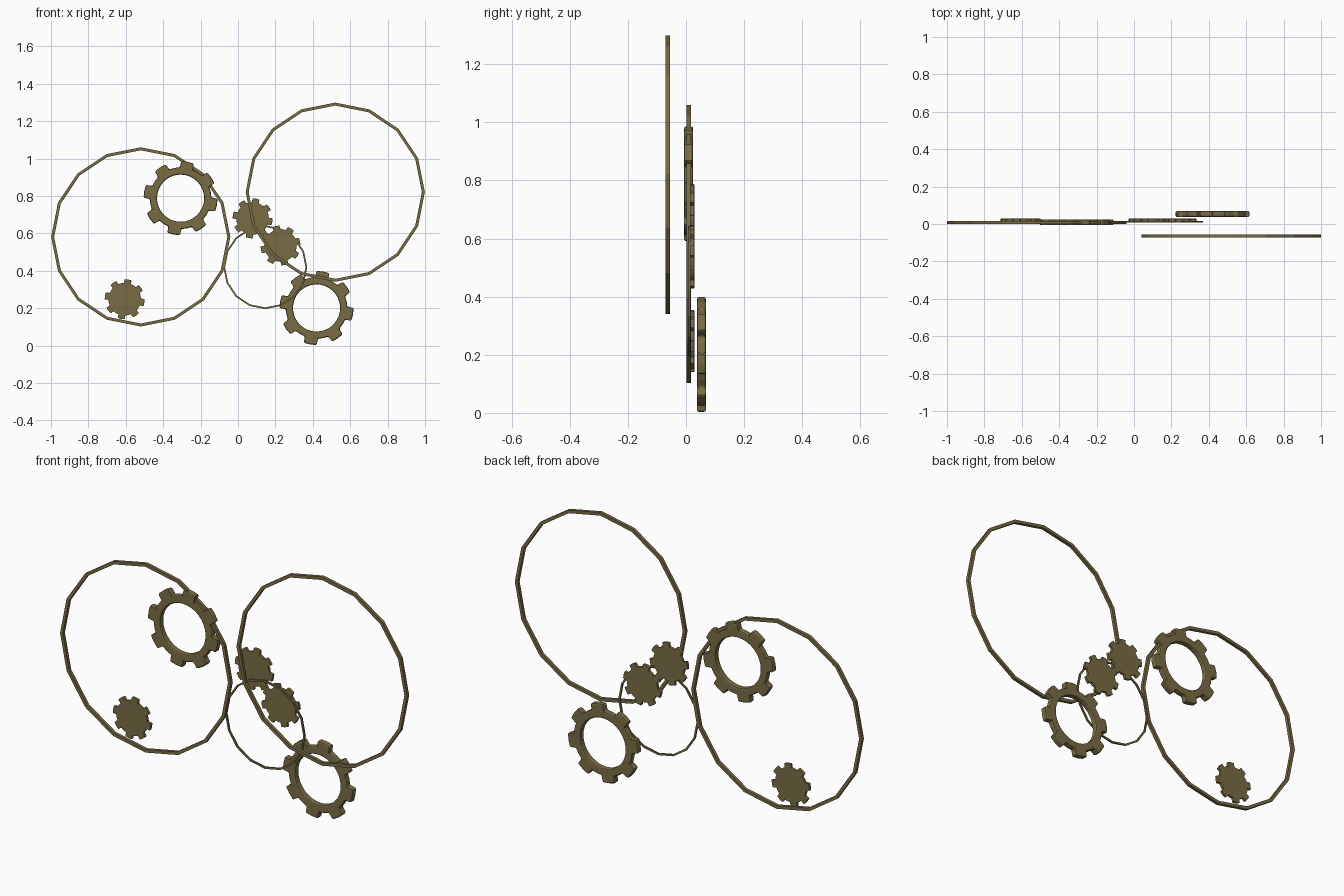
import bpy, bmesh
from math import radians, cos, sin, tau

if "Cube" in bpy.data.objects:
    bpy.data.objects.remove(bpy.data.objects["Cube"])

brass = bpy.data.materials.new("olive_brass")
brass.diffuse_color = (0.19, 0.15, 0.06, 1)
brass.use_nodes = True
brass.node_tree.nodes["Principled BSDF"].inputs["Base Color"].default_value = brass.diffuse_color


def finish(bm, name, location):
    bmesh.ops.recalc_face_normals(bm, faces=bm.faces)
    mesh = bpy.data.meshes.new(name)
    bm.to_mesh(mesh)
    bm.free()
    mesh.materials.append(brass)
    obj = bpy.data.objects.new(name, mesh)
    bpy.context.collection.objects.link(obj)
    obj.location = location
    return obj


def slab(outline, hole, depth):
    """Flat plate in the xz plane, centred on y, with an optional matching hole."""
    bm = bmesh.new()

    def loop(points, y):
        return [bm.verts.new((r * cos(a), y, r * sin(a))) for r, a in points]

    def bridge(a, b):
        n = len(a)
        for i in range(n):
            j = (i + 1) % n
            bm.faces.new((a[i], a[j], b[j], b[i]))

    front, back = loop(outline, -depth / 2), loop(outline, depth / 2)
    bridge(front, back)
    if hole:
        inner = [(hole, a) for r, a in outline]
        in_front, in_back = loop(inner, -depth / 2), loop(inner, depth / 2)
        bridge(front, in_front)
        bridge(in_front, in_back)
        bridge(in_back, back)
    else:
        bm.faces.new(front)
        bm.faces.new(back)
    return bm


def hoop(name, location, radius, width, depth):
    outline = [(radius, tau * i / 16) for i in range(16)]
    return finish(slab(outline, radius - width, depth), name, location)


def gear(name, location, tip, root, hole, depth, turn, bevel):
    outline = []
    for tooth in range(8):
        mid = turn + 45 * tooth
        for r, a in ((root, -12.5), (tip, -10), (tip, 0), (tip, 10),
                     (root, 12.5), (root, 22.5)):
            outline.append((r, radians(mid + a)))
    obj = finish(slab(outline, hole, depth), name, location)
    mod = obj.modifiers.new("rounded_edges", 'BEVEL')
    mod.width = bevel
    mod.segments = 2
    mod.limit_method = 'ANGLE'
    mod.angle_limit = radians(35)
    return obj


# Thin sixteen-sided hoops
hoop("left_large_hoop", (-0.52, 0.009, 0.581), 0.479, 0.016, 0.016)
hoop("right_large_hoop", (0.52, -0.063, 0.82), 0.479, 0.016, 0.016)
hoop("small_hoop", (0.146, 0.011, 0.419), 0.224, 0.009, 0.008)

# Open ring gears
gear("upper_ring_gear", (-0.307, 0.009, 0.788), 0.198, 0.165, 0.126, 0.031, 79, 0.007)
gear("lower_ring_gear", (0.42, 0.053, 0.201), 0.198, 0.165, 0.126, 0.031, 80, 0.007)

# Small solid gears
gear("left_solid_gear", (-0.606, 0.021, 0.248), 0.107, 0.087, 0, 0.015, 80, 0.002)
gear("upper_solid_gear", (0.078, 0.021, 0.68), 0.107, 0.087, 0, 0.015, 80, 0.002)
gear("middle_solid_gear", (0.227, 0.021, 0.535), 0.107, 0.087, 0, 0.015, 58, 0.002)
